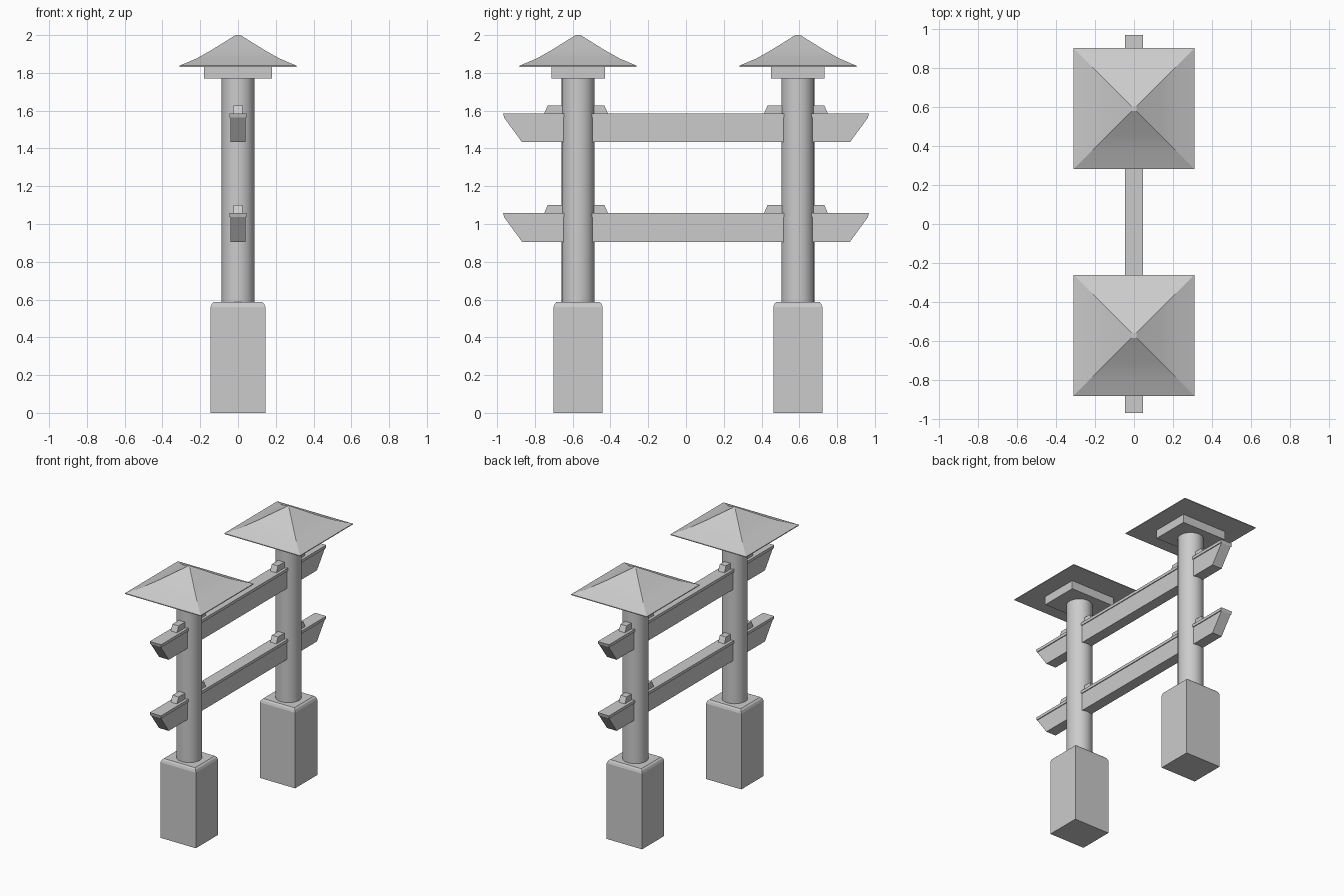
import bpy, bmesh
from math import radians

if "Cube" in bpy.data.objects:
    bpy.data.objects.remove(bpy.data.objects["Cube"])


def finish(name, bm, smooth=None):
    bmesh.ops.recalc_face_normals(bm, faces=bm.faces)
    me = bpy.data.meshes.new(name)
    bm.to_mesh(me)
    bm.free()
    ob = bpy.data.objects.new(name, me)
    bpy.context.collection.objects.link(ob)
    if smooth:
        bpy.ops.object.select_all(action='DESELECT')
        ob.select_set(True)
        bpy.context.view_layer.objects.active = ob
        bpy.ops.object.shade_smooth_by_angle(angle=radians(smooth))
    return ob


def stack(name, y, rings, smooth=None):
    """Loft rectangles (half x, half y, z), closed at both ends."""
    bm = bmesh.new()
    loops = [[bm.verts.new((sx * hx, y + sy * hy, z))
              for sx, sy in ((-1, -1), (1, -1), (1, 1), (-1, 1))]
             for hx, hy, z in rings]
    bm.faces.new(loops[0])
    bm.faces.new(loops[-1])
    for a, b in zip(loops, loops[1:]):
        for i in range(4):
            j = (i + 1) % 4
            bm.faces.new((a[i], a[j], b[j], b[i]))
    return finish(name, bm, smooth)


def post(name, y, r, z0, z1):
    bpy.ops.mesh.primitive_cylinder_add(vertices=32, radius=r, depth=z1 - z0,
                                        location=(0, y, (z0 + z1) / 2))
    ob = bpy.context.object
    ob.name = name
    bpy.ops.object.shade_smooth_by_angle(angle=radians(30))


# Two roofed posts on stone bases
for side, y in (("front", -0.571), ("back", 0.592)):
    stack(side + "_base", y, [(0.145, 0.13, 0), (0.145, 0.13, 0.56),
                              (0.139, 0.124, 0.577), (0.128, 0.115, 0.587)])
    post(side + "_post", y, 0.087, 0.58, 1.78)
    stack(side + "_roof_block", y, [(0.181, 0.141, 1.77), (0.181, 0.141, 1.834)])
    stack(side + "_roof", y, [(0.31, 0.31, 1.832), (0.31, 0.31, 1.838),
                              (0.22, 0.22, 1.876), (0.14, 0.14, 1.921),
                              (0.013, 0.013, 2.0)], 25)

# Two cross rails with slanted ends, thin caps and wedges through the posts
for level, z in (("lower", 0.906), ("upper", 1.433)):
    stack(level + "_rail", 0, [(0.04, 0.868, z), (0.04, 0.963, z + 0.13)])
    stack(level + "_rail_cap", 0, [(0.046, 0.963, z + 0.13), (0.046, 0.968, z + 0.151)])
    for side, y in (("front", -0.582), ("back", 0.582)):
        stack(f"{level}_{side}_wedge", y, [(0.025, 0.17, z + 0.149),
                                           (0.025, 0.15, z + 0.195)])
